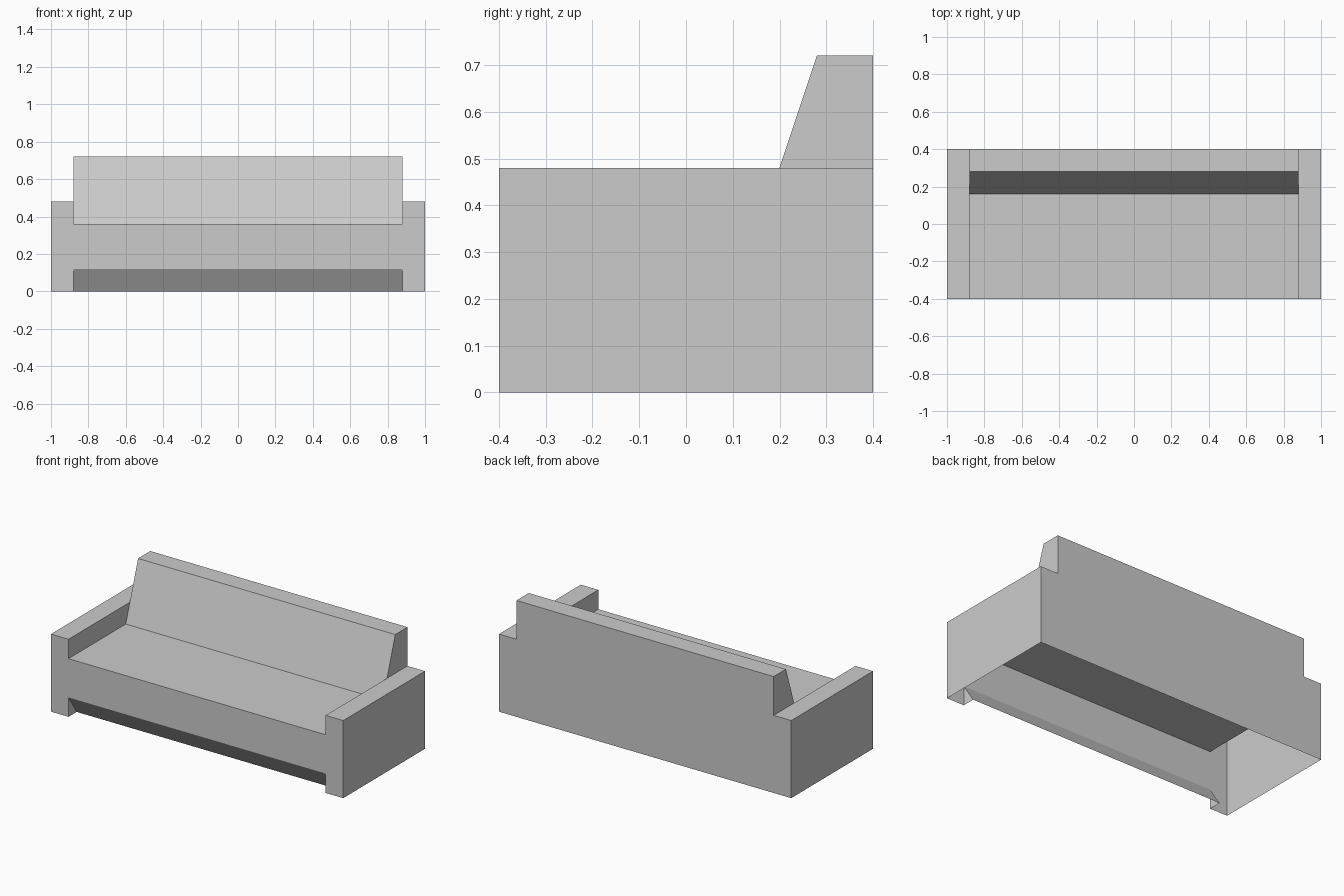
import bpy
import bmesh

cube = bpy.data.objects.get("Cube")
if cube:
    bpy.data.objects.remove(cube, do_unlink=True)

# One plain upholstery colour
grey = bpy.data.materials.new("light_grey")
grey.use_nodes = True
colour = (0.6, 0.6, 0.6, 1)
grey.diffuse_color = colour
grey.node_tree.nodes["Principled BSDF"].inputs["Base Color"].default_value = colour

OUT, INN = 1.0, 0.88            # outer and inner x of the arms
FRONT, BACK = -0.4, 0.4
ARM, SEAT, TOP, GAP = 0.48, 0.36, 0.72, 0.12


def make_object(name, bm):
    bmesh.ops.remove_doubles(bm, verts=bm.verts, dist=0.0001)
    mesh = bpy.data.meshes.new(name)
    bm.to_mesh(mesh)
    bm.free()
    mesh.materials.append(grey)
    obj = bpy.data.objects.new(name, mesh)
    bpy.context.collection.objects.link(obj)
    return obj


def strip(bm, profile, x0, x1):
    """Sweep an open (y, z) profile from x0 to x1, facing outwards."""
    for (ya, za), (yb, zb) in zip(profile, profile[1:]):
        corners = [(x0, ya, za), (x1, ya, za), (x1, yb, zb), (x0, yb, zb)]
        bm.faces.new([bm.verts.new(c) for c in corners])


def panel(bm, x, outline, side):
    """Flat (y, z) panel at x, facing along side; outline runs anticlockwise from +x."""
    verts = [bm.verts.new((x, y, z)) for y, z in outline]
    bm.faces.new(verts if side > 0 else verts[::-1])


# Seat and backrest: open-bottomed shell with a slanted toe recess
bm = bmesh.new()
strip(bm, [(-0.32, 0), (FRONT, GAP), (FRONT, SEAT), (0.16, SEAT),
           (0.28, TOP), (BACK, TOP), (BACK, 0)], -INN, INN)
# Backrest ends above the arms
for s in (-1, 1):
    panel(bm, s * INN, [(0.2, ARM), (BACK, ARM), (BACK, TOP), (0.28, TOP)], s)
make_object("seat_and_backrest", bm)

# Arms: hollow shells, open where they join the seat
for name, s in (("left_arm", 1), ("right_arm", -1)):
    bm = bmesh.new()
    x0, x1 = sorted((s * INN, s * OUT))
    strip(bm, [(FRONT, 0), (FRONT, ARM), (BACK, ARM), (BACK, 0)], x0, x1)
    panel(bm, s * OUT, [(FRONT, 0), (BACK, 0), (BACK, ARM), (FRONT, ARM)], s)
    # Inner face above the seat, and the foot beside the recess
    panel(bm, s * INN, [(FRONT, SEAT), (0.16, SEAT), (0.2, ARM), (FRONT, ARM)], -s)
    panel(bm, s * INN, [(FRONT, 0), (-0.32, 0), (FRONT, GAP)], -s)
    make_object(name, bm)
